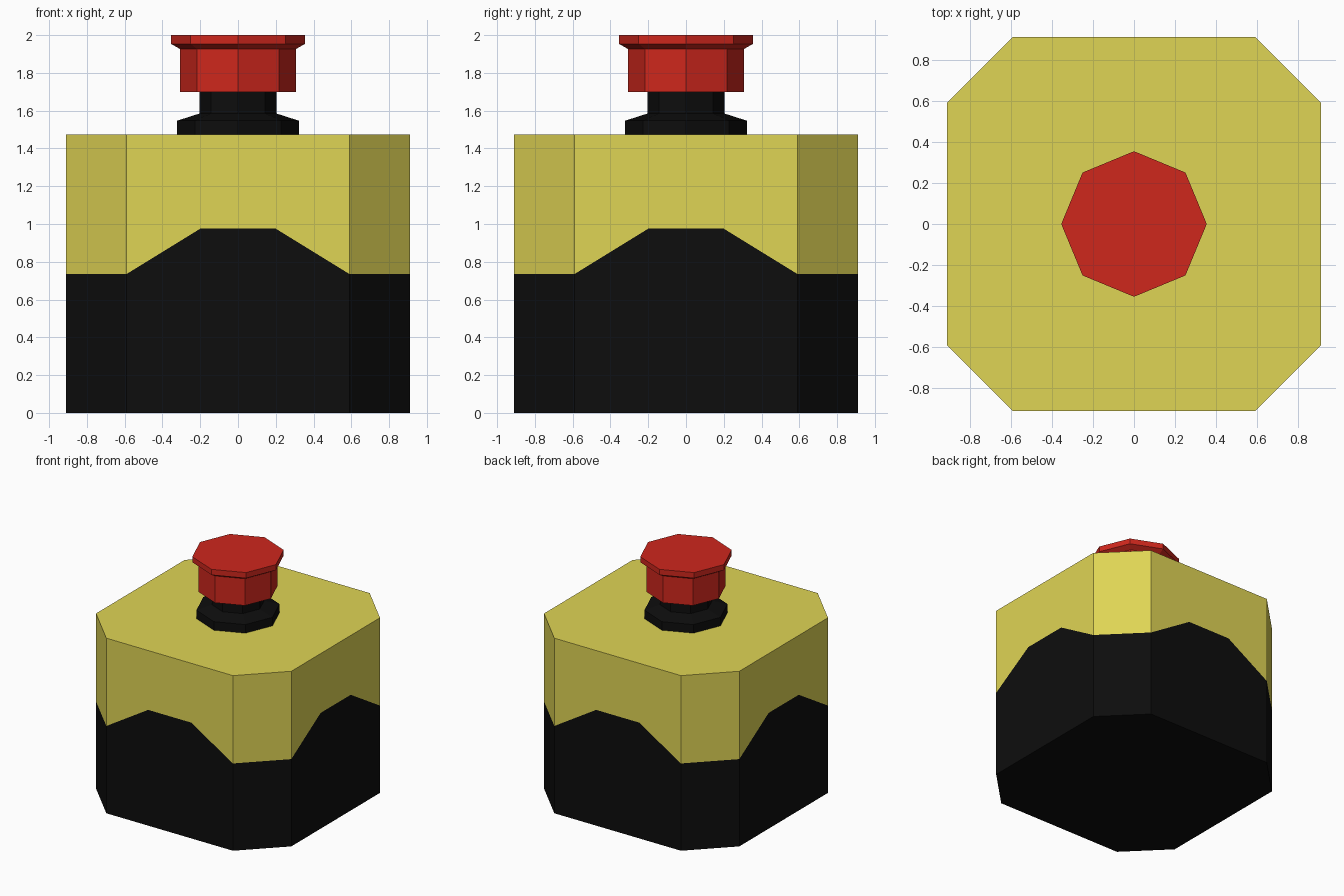
import bpy, bmesh
from math import cos, sin, pi

if "Cube" in bpy.data.objects:
    bpy.data.objects.remove(bpy.data.objects["Cube"])


def material(name, rgb):
    m = bpy.data.materials.new(name)
    m.diffuse_color = (*rgb, 1)
    m.use_nodes = True
    m.node_tree.nodes["Principled BSDF"].inputs["Base Color"].default_value = m.diffuse_color
    return m


YELLOW = material("yellow", (0.74, 0.66, 0.09))
BLACK = material("black", (0.004, 0.004, 0.004))
RED = material("red", (0.62, 0.02, 0.012))


def finish(bm, name, mats):
    bmesh.ops.recalc_face_normals(bm, faces=bm.faces[:])
    me = bpy.data.meshes.new(name)
    bm.to_mesh(me)
    bm.free()
    for m in mats:
        me.materials.append(m)
    ob = bpy.data.objects.new(name, me)
    bpy.context.collection.objects.link(ob)
    return ob


def lathe(name, profile, mat, sides=8):
    """Closed solid turned from (radius, z) points, bottom to top."""
    bm = bmesh.new()
    rings = [[bm.verts.new((r * cos(2 * pi * i / sides), r * sin(2 * pi * i / sides), z))
              for i in range(sides)] for r, z in profile]
    for a, b in zip(rings, rings[1:]):
        for i in range(sides):
            j = (i + 1) % sides
            bm.faces.new((a[i], a[j], b[j], b[i]))
    bm.faces.new(rings[0][::-1])
    bm.faces.new(rings[-1])
    return finish(bm, name, [mat])


# Housing: chamfered box, colour split follows a raised step on each main side
HALF, CORNER, STEP = 0.91, 0.59, 0.2
Z_LOW, Z_HIGH, Z_TOP = 0.735, 0.975, 1.475
bm = bmesh.new()
bottom, top, waves = [], [], []
for k in range(4):
    c, s = round(cos(k * pi / 2)), round(sin(k * pi / 2))

    def vert(x, z):
        return bm.verts.new((x * c + HALF * s, x * s - HALF * c, z))

    bottom += [vert(-CORNER, 0), vert(CORNER, 0)]
    top += [vert(-CORNER, Z_TOP), vert(CORNER, Z_TOP)]
    waves.append([vert(-CORNER, Z_LOW), vert(-STEP, Z_HIGH),
                  vert(STEP, Z_HIGH), vert(CORNER, Z_LOW)])
for k, w in enumerate(waves):
    a, b, n = 2 * k, 2 * k + 1, (2 * k + 2) % 8
    nxt = waves[(k + 1) % 4][0]
    # main side, then the chamfer after it
    black = [(bottom[a], bottom[b], *w[::-1]), (bottom[b], bottom[n], nxt, w[3])]
    yellow = [(*w, top[b], top[a]), (w[3], nxt, top[n], top[b])]
    for index, faces in enumerate((black, yellow)):
        for f in faces:
            bm.faces.new(f).material_index = index
bm.faces.new(bottom[::-1]).material_index = 0
bm.faces.new(top).material_index = 1
finish(bm, "housing", [BLACK, YELLOW])

# Collar and stem under the button
lathe("button_collar", [(0.322, 1.475), (0.322, 1.547), (0.203, 1.585), (0.203, 1.70)], BLACK)

# Push button with flared lip
lathe("push_button", [(0.306, 1.70), (0.306, 1.926), (0.354, 1.953), (0.354, 2.0)], RED)
